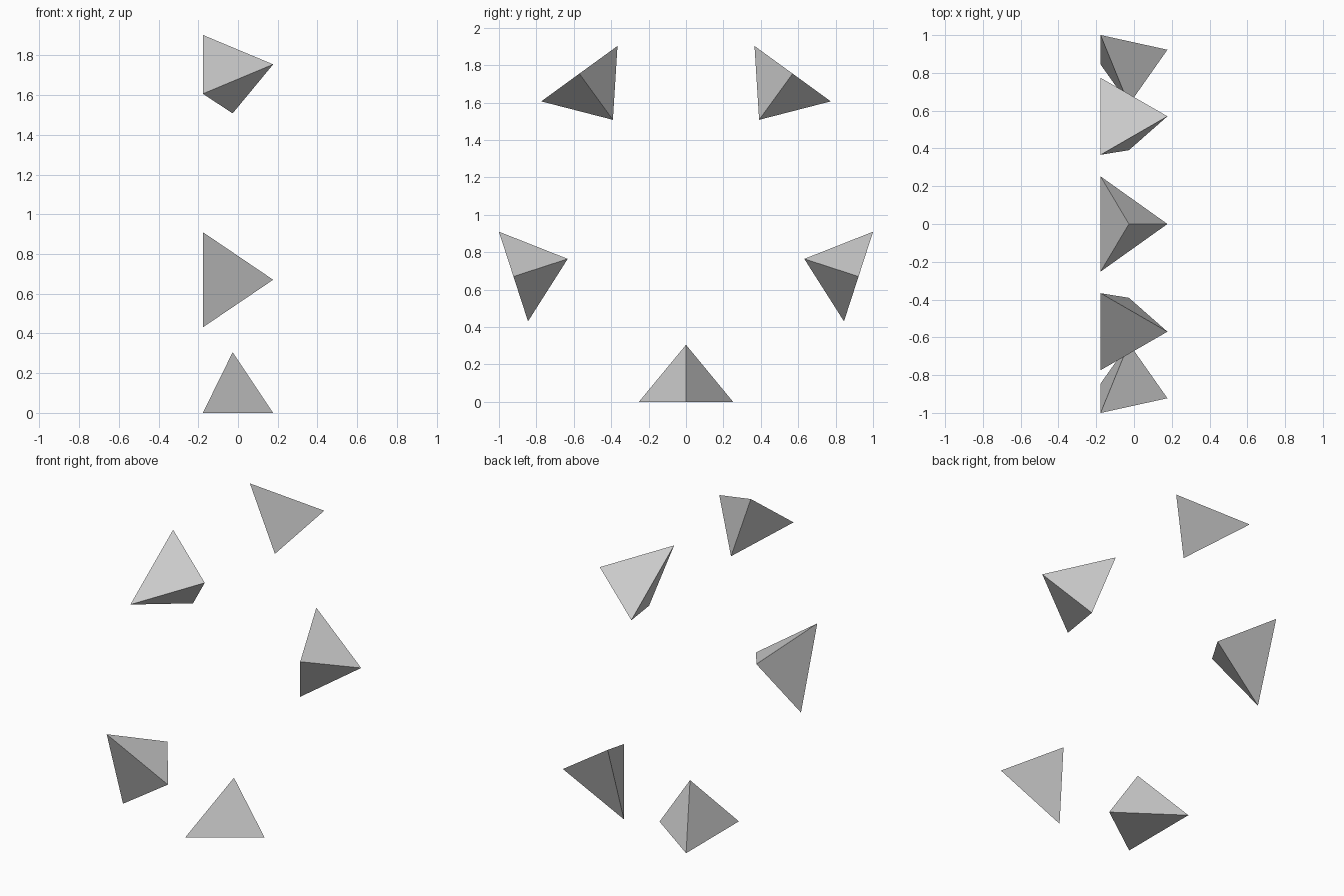
import bpy, bmesh, math
from mathutils import Matrix, Vector

if "Cube" in bpy.data.objects:
    bpy.data.objects.remove(bpy.data.objects["Cube"])

COUNT = 5
RADIUS = 0.97      # ring centre to each outer face
HALF_X = 0.177     # half depth of the outer face
HALF_W = 0.252     # half width of the outer face
APEX = (-0.027, 0.305)


def make_pyramid(name, angle):
    """Three-sided pyramid with its tip aimed at the ring's centre."""
    base = [(-HALF_X, -HALF_W, 0), (-HALF_X, HALF_W, 0), (HALF_X, 0, 0)]
    pts = [Vector(p) for p in base + [(APEX[0], 0, APEX[1])]]
    centre = Vector((0, 0, RADIUS))
    rot = Matrix.Rotation(angle, 3, 'X')
    bm = bmesh.new()
    v = [bm.verts.new(rot @ (p - centre) + centre) for p in pts]
    for f in ((0, 1, 2), (0, 1, 3), (1, 2, 3), (2, 0, 3)):
        bm.faces.new([v[i] for i in f])
    bmesh.ops.recalc_face_normals(bm, faces=bm.faces)
    mesh = bpy.data.meshes.new(name)
    bm.to_mesh(mesh)
    bm.free()
    bpy.context.collection.objects.link(bpy.data.objects.new(name, mesh))


# Ring of pyramids turned about the x axis
for i in range(COUNT):
    make_pyramid(f"pyramid_{i + 1}", i * math.tau / COUNT)
